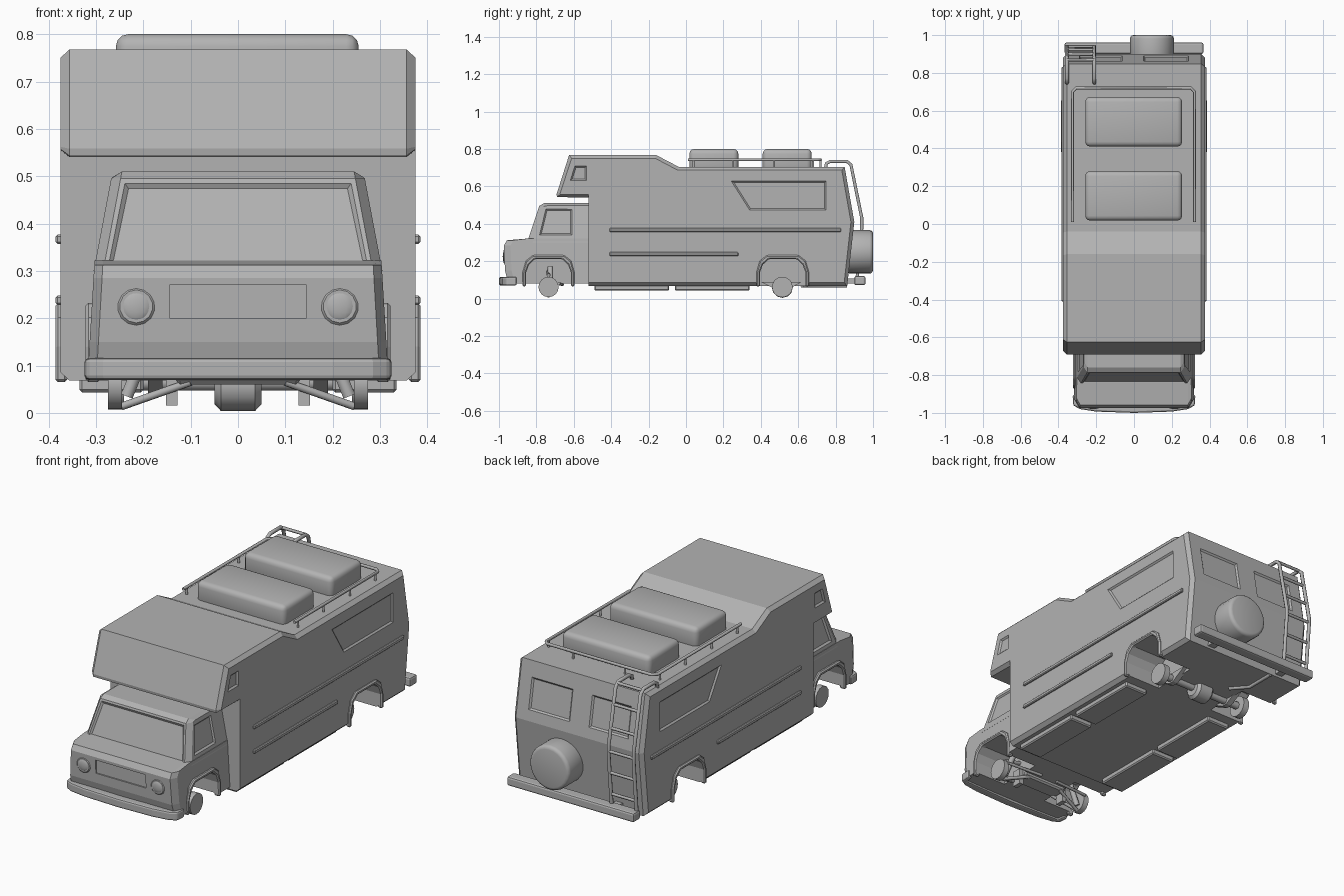
import bpy, bmesh, math
from mathutils import Matrix, Vector

if "Cube" in bpy.data.objects:
    bpy.data.objects.remove(bpy.data.objects["Cube"])

grey = bpy.data.materials.new("body_grey")
grey.diffuse_color = (.45, .45, .45, 1)
grey.use_nodes = True
grey.node_tree.nodes["Principled BSDF"].inputs["Base Color"].default_value = grey.diffuse_color


def finish(name, bm, bevel=0, seg=1, smooth=False):
    bmesh.ops.recalc_face_normals(bm, faces=bm.faces)
    me = bpy.data.meshes.new(name)
    bm.to_mesh(me)
    bm.free()
    me.materials.append(grey)
    ob = bpy.data.objects.new(name, me)
    bpy.context.collection.objects.link(ob)
    bpy.ops.object.select_all(action='DESELECT')
    ob.select_set(True)
    bpy.context.view_layer.objects.active = ob
    if bevel:
        m = ob.modifiers.new("bevel", 'BEVEL')
        m.width, m.segments = bevel, seg
        m.limit_method, m.angle_limit = 'ANGLE', 0.62
        bpy.ops.object.modifier_apply(modifier=m.name)
    if smooth:
        bpy.ops.object.shade_smooth_by_angle(angle=math.radians(35))
    return ob


def loft(name, rings, **kw):
    bm = bmesh.new()
    vs = [[bm.verts.new(p) for p in r] for r in rings]
    n = len(rings[0])
    for a, b in zip(vs, vs[1:]):
        for i in range(n):
            j = (i + 1) % n
            bm.faces.new((a[i], a[j], b[j], b[i]))
    bm.faces.new(vs[0])
    bm.faces.new(vs[-1])
    return finish(name, bm, **kw)


def prism(name, yz, x0, x1, **kw):
    return loft(name, [[(x, y, z) for y, z in yz] for x in (x0, x1)], **kw)


def box(name, x0, x1, y0, y1, z0, z1, **kw):
    return prism(name, [(y0, z0), (y1, z0), (y1, z1), (y0, z1)], x0, x1, **kw)


def inset(pts, d):
    """Mitred inward offset of a clockwise outline."""
    out = []
    for i, p in enumerate(pts):
        a, b, c = Vector(pts[i - 1]), Vector(p), Vector(pts[(i + 1) % len(pts)])
        u, v = (b - a).normalized(), (c - b).normalized()
        n1, n2 = Vector((u.y, -u.x)), Vector((v.y, -v.x))
        out.append(tuple(b + (n1 + n2) * d / (1 + n1.dot(n2))))
    return out


def cyl(name, c, r, depth, axis='X', sides=16, bevel=0, seg=1):
    bm = bmesh.new()
    rot = Matrix.Rotation(math.pi / 2, 4, 'Y' if axis == 'X' else 'X')
    bmesh.ops.create_cone(bm, cap_ends=True, segments=sides, radius1=r, radius2=r,
                          depth=depth, matrix=Matrix.Translation(c) @ rot)
    return finish(name, bm, bevel, seg, True)


def tube(name, pts, r):
    cu = bpy.data.curves.new(name, 'CURVE')
    cu.dimensions = '3D'
    cu.bevel_depth, cu.bevel_resolution, cu.use_fill_caps = r, 1, True
    cu.materials.append(grey)
    sp = cu.splines.new('POLY')
    sp.points.add(len(pts) - 1)
    for p, co in zip(sp.points, pts):
        p.co = (*co, 1)
    bpy.context.collection.objects.link(bpy.data.objects.new(name, cu))


def cut(target, cutter):
    m = target.modifiers.new("cut", 'BOOLEAN')
    m.operation, m.object, m.solver = 'DIFFERENCE', cutter, 'EXACT'
    bpy.context.view_layer.objects.active = target
    bpy.ops.object.modifier_apply(modifier=m.name)
    bpy.data.objects.remove(cutter)


def cut_window(target, pts, s, xf):
    """Recess with sloping edges; xf gives the wall's x at height z."""
    cut(target, loft("cutter", [[(s * (xf(z) + dx), y, z) for y, z in inset(pts, d)]
                                for dx, d in ((-.008, .009), (.001, 0), (.01, 0))]))


def arch(c, h, t):
    half = [(-h, .065), (-h, .14), (-.87 * h, t - .03), (-.6 * h, t)]
    return [(c + y, z) for y, z in half] + [(c - y, z) for y, z in reversed(half)]


def well(c, h, t):
    p = arch(c, h, t)
    return [(p[0][0], 0)] + p[1:-1] + [(p[-1][0], 0)]


# Camper body with sleeping alcove over the cab, chamfered along the sides
prof = [(-.52, .068), (-.52, .54), (-.69, .543), (-.692, .558), (-.625, .768), (-.16, .768),
        (-.04, .705), (.848, .705), (.9, .41), (.862, .068)]
side = inset(prof, .018)
side[0], side[1], side[2], side[3] = (-.52, .086), (-.52, .556), (-.672, .557), (-.673, .562)
body = loft("camper_body", [[(x, y, z) for y, z in p] for x, p in
                            ((-.375, side), (-.356, prof), (.356, prof), (.375, side))])

# Cab lower half, flaring downwards, with chamfered front corners
low = [(-.95, .08), (-.968, .15), (-.973, .285), (-.957, .312), (-.84, .322), (-.5, .322), (-.5, .08)]


def low_ring(x, back):
    return [(x * (1 + (.322 - z) * .2), y + (back if y < -.9 else 0), z) for y, z in low]


cab = loft("cab_lower", [low_ring(-.303, .035), low_ring(-.285, 0), low_ring(.285, 0), low_ring(.303, .035)])
cut(cab, box("cutter", -.145, .145, -1.1, -.963, .2, .27))


# Cab upper half, tapering to the roof, with inset windscreen
def cab_w(z):
    return .305 - (z - .3) * .19


up = [(-.85, .30), (-.785, .495), (-.76, .51), (-.5, .51), (-.5, .30)]
rings = []
for s, ins, back in ((-1, 0, .03), (-1, .02, 0), (1, .02, 0), (1, 0, .03)):
    rings.append([(s * (cab_w(z) - ins), y + (back if y < -.7 else 0),
                   z - (.012 if not ins and z > .5 else 0)) for y, z in up])
cab_top = loft("cab_upper", rings)
bm = bmesh.new()
bm.from_mesh(cab_top.data)
screen = max((f for f in bm.faces if f.normal.y < -.7), key=lambda f: f.calc_area())
bmesh.ops.inset_region(bm, faces=[screen], thickness=.014)
bmesh.ops.inset_region(bm, faces=[screen], thickness=.012, depth=-.008)
bm.to_mesh(cab_top.data)
bm.free()

side_window = [(.24, .63), (.75, .63), (.75, .472), (.34, .472)]
alcove_window = [(-.62, .63), (-.595, .71), (-.53, .71), (-.53, .63)]
cab_window = [(-.785, .338), (-.75, .48), (-.608, .48), (-.608, .338)]
for s in (-1, 1):
    # Recessed side windows
    for w in (side_window, alcove_window):
        cut_window(body, w, s, lambda z: .375)
    cut_window(cab_top, cab_window, s, cab_w)
    # Wheel wells and arch flares
    for tgt, c, h, x0, xf0, xf1 in ((body, .517, .122, .17, .36, .386), (cab, -.735, .12, .13, .29, .322)):
        cut(tgt, prism("cutter", well(c, h, .212), s * x0, s * .6))
        prism("wheel_arch_flare", arch(c, h + .019, .232) + arch(c, h, .212)[::-1], s * xf0, s * xf1, bevel=.006)
    # Rubbing strips
    for z, y1 in ((.367, .83), (.238, .28)):
        box("side_strip", s * .37, s * .385, -.41, y1, z - .01, z + .01, bevel=.004)
    # Underfloor lockers
    for y0 in (-.49, -.06):
        box("underfloor_locker", s * .2, s * .335, y0, y0 + .4, .043, .08, bevel=.006)

# Rear windows cut into the sloping back
for x0, x1 in ((-.29, -.06), (.05, .29)):
    w = [(x0, -.082), (x0, .082), (x1, .082), (x1, -.082)]
    c = loft("cutter", [[(x, dy, z) for x, z in inset(w, d)] for dy, d in ((-.008, .009), (.001, 0), (.03, 0))])
    c.matrix_world = Matrix.Translation((0, .8762, .545)) @ Matrix.Rotation(math.atan2(.052, .295), 4, 'X')
    bpy.context.view_layer.update()
    cut(body, c)

# Headlights
for s in (-1, 1):
    cyl("headlight_rim", (s * .215, -.963, .225), .04, .024, 'Y', 14, .005)
    bm = bmesh.new()
    bmesh.ops.create_uvsphere(bm, u_segments=14, v_segments=8, radius=.033,
                              matrix=Matrix.Translation((s * .215, -.97, .225)) @ Matrix.Diagonal((1, .3, 1, 1)))
    finish("headlight_lens", bm, smooth=True)

# Bumpers
right = [(0, -1), (.2, -.993), (.285, -.98), (.322, -.96), (.325, -.905), (.3, -.905), (.295, -.945), (0, -.955)]
plan = right + [(-x, y) for x, y in right[-2:0:-1]]
loft("front_bumper", [[(x, y, z) for x, y in plan] for z in (.07, .116)], bevel=.009, seg=2)
box("rear_bumper", -.368, .368, .9, .96, .072, .12, bevel=.01, seg=2)
for s in (-1, 1):
    box("rear_bumper_bracket", s * .2, s * .24, .84, .91, .08, .108)

# Spare wheel cover
cyl("spare_wheel", (.095, .93, .25), .116, .14, 'Y', 24, .018, 3)

# Roof boxes and rack
for y0 in (.018, .41):
    box("roof_box", -.258, .255, y0, y0 + .262, .68, .8, bevel=.026, seg=3, smooth=True)
tube("roof_rack_rail", [(-.325, .01, .742), (-.325, .7, .742), (-.305, .72, .742), (.3, .72, .742),
                        (.32, .7, .742), (.32, .01, .742)], .008)
for x in (-.325, .32):
    for y in (.04, .25, .47, .68):
        tube("roof_rack_post", [(x, y, .69), (x, y, .742)], .006)
for x in (-.15, .15):
    tube("roof_rack_post", [(x, .72, .69), (x, .72, .742)], .006)

# Rear ladder
for x in (-.355, -.21):
    tube("ladder_rail", [(x, .745, .69), (x, .75, .722), (x, .772, .734), (x, .86, .734), (x, .882, .715),
                         (x, .94, .43), (x, .94, .38), (x, .915, .11)], .01)
for i in range(5):
    z = .17 + i * .115
    y = .94 - (z - .43) * .204 if z > .43 else .94 - max(0, .38 - z) * .093
    tube("ladder_rung", [(-.355, y, z), (-.21, y, z)], .008)
tube("ladder_rung", [(-.355, .868, .73), (-.21, .868, .73)], .008)

# Rear axle, differential, drums and springs
tube("rear_axle", [(-.26, .515, .065), (.26, .515, .065)], .02)
cyl("differential", (0, .515, .06), .056, .1, 'X', 12, .014)
for s in (-1, 1):
    cyl("rear_drum", (s * .258, .515, .062), .055, .034)
    prism("leaf_spring", [(.4, .09), (.5, .04), (.53, .04), (.62, .09)], s * .16, s * .19)

    # Front suspension
    cyl("front_drum", (s * .26, -.735, .062), .054, .03)
    for y in (-.7, -.77):
        tube("lower_arm", [(s * .1, y, .065), (s * .245, -.735, .014)], .009)
    tube("upper_arm", [(s * .12, -.735, .15), (s * .225, -.735, .125)], .01)
    tube("shock_absorber", [(s * .235, -.725, .035), (s * .18, -.725, .17)], .015)
    tube("steering_rod", [(s * .05, -.66, .075), (s * .25, -.68, .08)], .008)
    box("suspension_mount", s * .128, s * .152, -.76, -.71, .016, .1)
box("front_crossmember", -.13, .13, -.78, -.69, .06, .1, bevel=.008)

# Exhaust
tube("exhaust_pipe", [(-.1, .62, .068), (-.17, .7, .068), (-.17, .86, .068)], .011)
